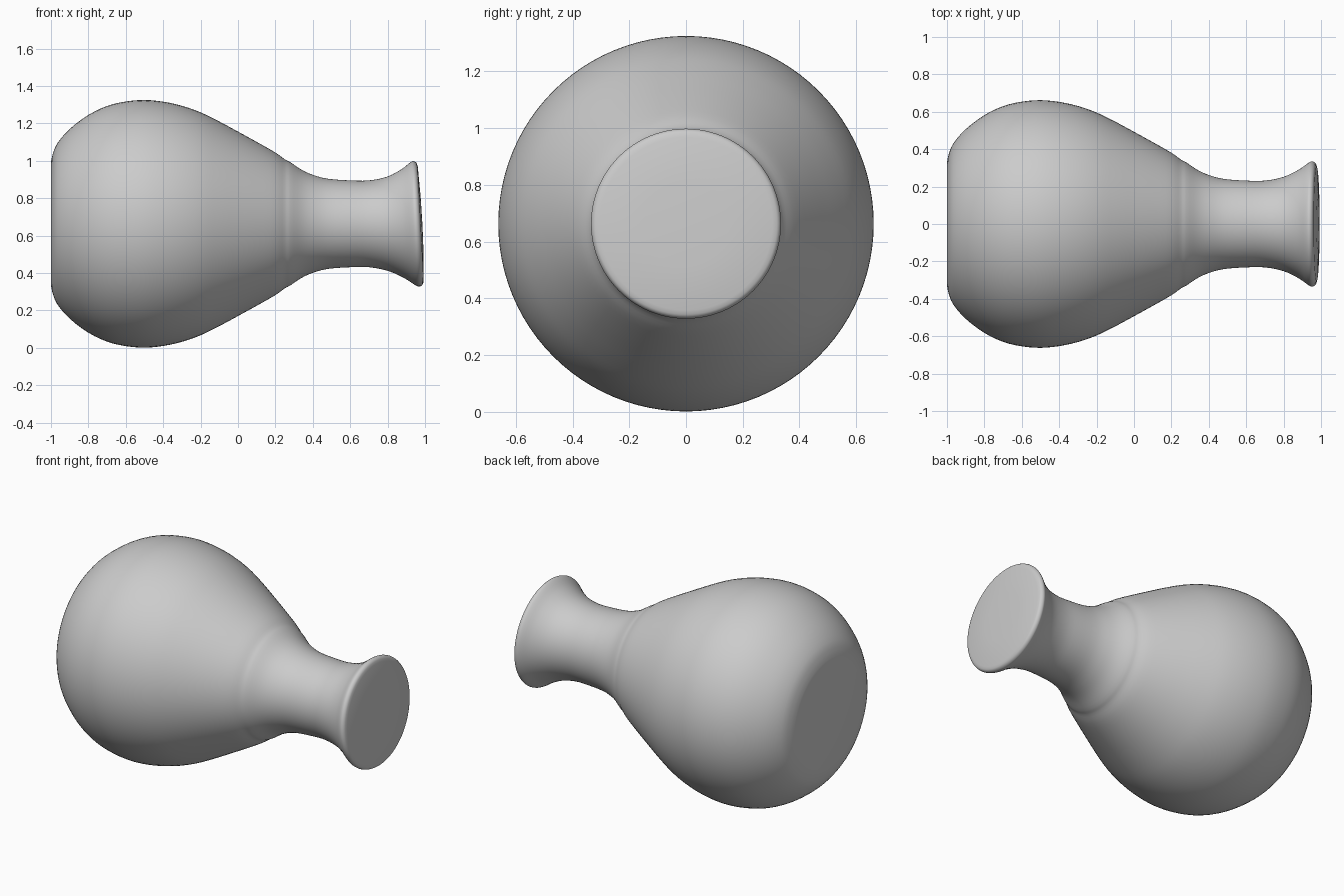
import bpy, bmesh, math
from mathutils import Vector

if "Cube" in bpy.data.objects:
    bpy.data.objects.remove(bpy.data.objects["Cube"])

SEGMENTS = 96
AXIS_Z = 0.663

# Profile along the vase axis: (x, radius), from foot edge to mouth edge
PROFILE = [(-1.0, 0.33), (-0.99, 0.375), (-0.965, 0.432), (-0.9, 0.507),
           (-0.8, 0.582), (-0.7, 0.63), (-0.6, 0.654), (-0.5, 0.662),
           (-0.4, 0.653), (-0.3, 0.631), (-0.2, 0.596), (-0.1, 0.547),
           (0.0, 0.493), (0.1, 0.438), (0.2, 0.381), (0.25, 0.345),
           (0.28, 0.329), (0.34, 0.289), (0.4, 0.262), (0.48, 0.241),
           (0.6, 0.232), (0.7, 0.232), (0.8, 0.252), (0.88, 0.29),
           (0.93, 0.325), (0.952, 0.335), (0.97, 0.326), (0.977, 0.305)]


def smooth_profile(points, steps=3):
    """Catmull-Rom curve through the profile points."""
    p = [Vector(q) for q in points]
    p = [2 * p[0] - p[1]] + p + [2 * p[-1] - p[-2]]
    out = []
    for a, b, c, d in zip(p, p[1:], p[2:], p[3:]):
        for s in range(steps):
            t = s / steps
            out.append(0.5 * (2 * b + (c - a) * t + (2 * a - 5 * b + 4 * c - d) * t * t
                              + (3 * b - a - 3 * c + d) * t ** 3))
    return out + [p[-2]]


def place(x, r, angle):
    """Point on the vase; the mouth leans back slightly at its upper side."""
    dz = r * math.sin(angle)
    lean = max(0.0, (x - 0.75) / 0.22)
    return (x - 0.05 * dz * lean, r * math.cos(angle), AXIS_Z + dz)


# Vase: lathed shell with closed foot and closed mouth
bm = bmesh.new()
rings = [[bm.verts.new(place(x, r, 2 * math.pi * i / SEGMENTS)) for i in range(SEGMENTS)]
         for x, r in smooth_profile(PROFILE) + [Vector((0.984, 0.15))]]
for lower, upper in zip(rings, rings[1:]):
    for i in range(SEGMENTS):
        j = (i + 1) % SEGMENTS
        bm.faces.new((lower[i], lower[j], upper[j], upper[i]))
bm.faces.new(rings[0])
tip = bm.verts.new((0.986, 0, AXIS_Z))
for i in range(SEGMENTS):
    bm.faces.new((rings[-1][i], rings[-1][(i + 1) % SEGMENTS], tip))
bmesh.ops.recalc_face_normals(bm, faces=bm.faces)

mesh = bpy.data.meshes.new("vase")
bm.to_mesh(mesh)
bm.free()
vase = bpy.data.objects.new("vase", mesh)
bpy.context.collection.objects.link(vase)

# Plain grey clay
clay = bpy.data.materials.new("grey_clay")
clay.diffuse_color = (0.6, 0.6, 0.6, 1)
clay.use_nodes = True
clay.node_tree.nodes["Principled BSDF"].inputs["Base Color"].default_value = clay.diffuse_color
mesh.materials.append(clay)

bpy.context.view_layer.objects.active = vase
vase.select_set(True)
bpy.ops.object.shade_smooth_by_angle(angle=math.radians(40))
